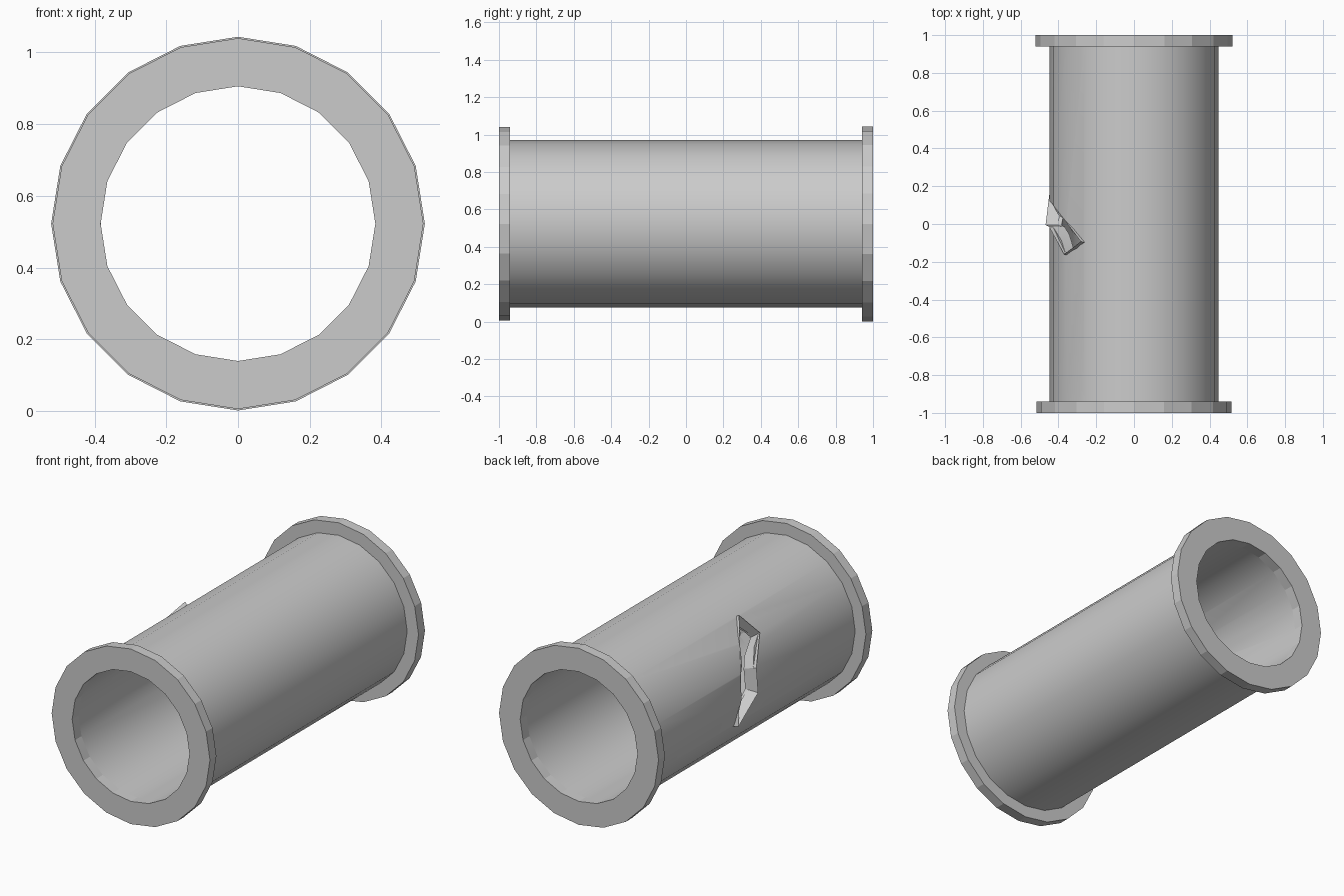
import bpy, bmesh
from math import sin, cos, pi, radians

if "Cube" in bpy.data.objects:
    bpy.data.objects.remove(bpy.data.objects["Cube"])

ZC = 0.5225      # pipe axis height
SIDES = 20
INNER, OUTER = 0.383, 0.447


def make_object(name, verts, faces):
    mesh = bpy.data.meshes.new(name)
    mesh.from_pydata(verts, [], faces)
    bm = bmesh.new()
    bm.from_mesh(mesh)
    bmesh.ops.recalc_face_normals(bm, faces=bm.faces)
    bm.to_mesh(mesh)
    bm.free()
    obj = bpy.data.objects.new(name, mesh)
    bpy.context.collection.objects.link(obj)
    return obj


def ring(name, r_in, r_out, y0, y1):
    """Closed tube along y."""
    profile = [(r_in, y0), (r_out, y0), (r_out, y1), (r_in, y1)]
    verts = [(r * sin(2 * pi * i / SIDES), y, ZC + r * cos(2 * pi * i / SIDES))
             for i in range(SIDES) for r, y in profile]
    faces = [(i * 4 + j, i * 4 + (j + 1) % 4,
              (i + 1) % SIDES * 4 + (j + 1) % 4, (i + 1) % SIDES * 4 + j)
             for i in range(SIDES) for j in range(4)]
    return make_object(name, verts, faces)


def smooth(obj, angle):
    bpy.ops.object.select_all(action='DESELECT')
    obj.select_set(True)
    bpy.context.view_layer.objects.active = obj
    bpy.ops.object.shade_smooth_by_angle(angle=radians(angle))


# pipe body and end flanges
pipe = ring("pipe_body", INNER, OUTER, -0.94, 0.94)
ring("front_flange", INNER, 0.517, -1.0, -0.94)
ring("back_flange", INNER, 0.521, 0.94, 1.0)

# outline of the torn hole on the left side: (angle above -x, y)
hole = [(53, -0.093), (36, -0.16), (17, -0.015), (0, -0.005),
        (-18, 0.153), (17, 0.10), (37, 0.01)]
N = len(hole)


def wall_point(a, y, r):
    return (-r * cos(radians(a)), y, ZC + r * sin(radians(a)))


# cutter for the hole
cut_verts = [wall_point(a, y, r) for r in (0.3, 0.6) for a, y in hole]
cut_faces = [(i, (i + 1) % N, N + (i + 1) % N, N + i) for i in range(N)]
cut_faces += [tuple(range(N)), tuple(range(N, 2 * N))]
cutter = make_object("hole_cutter", cut_verts, cut_faces)
bm = bmesh.new()
bm.from_mesh(cutter.data)
bmesh.ops.triangulate(bm, faces=bm.faces)
bm.to_mesh(cutter.data)
bm.free()
cutter.hide_render = True

bpy.context.view_layer.objects.active = pipe
mod = pipe.modifiers.new("hole", 'BOOLEAN')
mod.operation = 'DIFFERENCE'
mod.solver = 'EXACT'
mod.object = cutter
bpy.ops.object.modifier_apply(modifier=mod.name)
bpy.data.objects.remove(cutter)
smooth(pipe, 30)

# slightly raised lip around the tear
lip_r = [0.468, 0.458, 0.47, 0.468, 0.472, 0.45, 0.45]
ca = sum(a for a, y in hole) / N
cy = sum(y for a, y in hole) / N
base = [wall_point(ca + (a - ca) * 1.06, cy + (y - cy) * 1.06, 0.435) for a, y in hole]
rim = [wall_point(a, y, r) for (a, y), r in zip(hole, lip_r)]
inside = [wall_point(a, y, 0.40) for a, y in hole]
faces = []
for i in range(N):
    j = (i + 1) % N
    for row in (0, N, 2 * N):
        nxt = (row + N) % (3 * N)
        faces.append((row + i, row + j, nxt + j, nxt + i))
make_object("hole_lip", base + rim + inside, faces)
